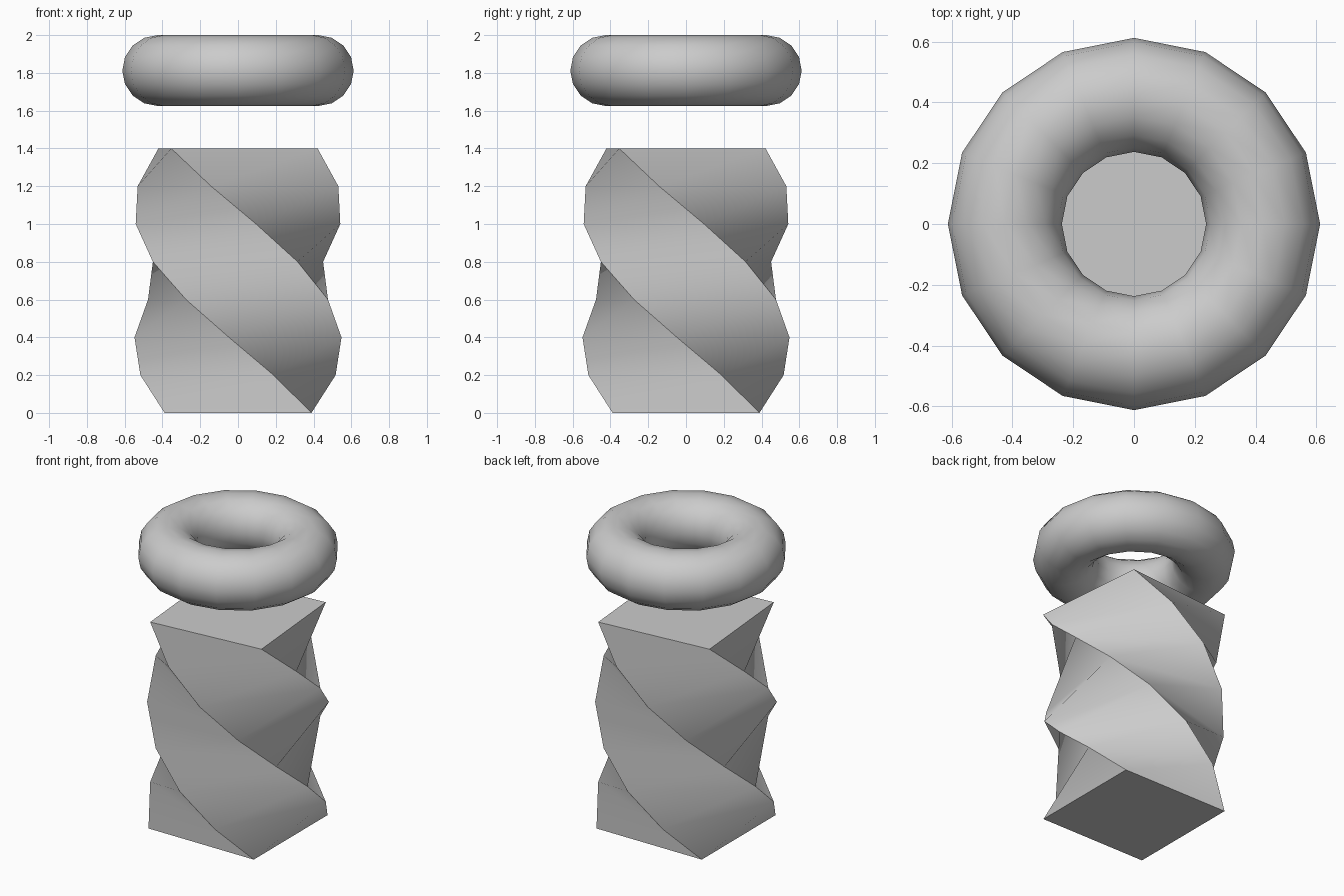
import bpy
from math import cos, sin, radians

if "Cube" in bpy.data.objects:
    bpy.data.objects.remove(bpy.data.objects["Cube"])


def smooth(obj, angle):
    bpy.ops.object.select_all(action='DESELECT')
    obj.select_set(True)
    bpy.context.view_layer.objects.active = obj
    bpy.ops.object.shade_smooth_by_angle(angle=radians(angle))


# Twisted square column: 7 levels, turning 25 degrees clockwise per level
LEVELS, STEP, RISE, RADIUS = 7, 25, 0.2, 0.55
verts = []
for k in range(LEVELS + 1):
    for i in range(4):
        a = radians(-45 + 90 * i - STEP * k)
        verts.append((RADIUS * cos(a), RADIUS * sin(a), RISE * k))
faces = [(3, 2, 1, 0), tuple(4 * LEVELS + i for i in range(4))]
for k in range(LEVELS):
    for i in range(4):
        j, b = (i + 1) % 4, 4 * k
        faces.append((b + i, b + j, b + 4 + j, b + 4 + i))
mesh = bpy.data.meshes.new("twisted_column")
mesh.from_pydata(verts, [], faces)
mesh.update()
column = bpy.data.objects.new("twisted_column", mesh)
bpy.context.collection.objects.link(column)
smooth(column, 35)

# Ring floating above the column
bpy.ops.mesh.primitive_torus_add(major_segments=16, minor_segments=16,
                                 major_radius=0.425, minor_radius=0.1875,
                                 location=(0, 0, 1.8125))
ring = bpy.context.object
ring.name = "floating_ring"
smooth(ring, 35)
